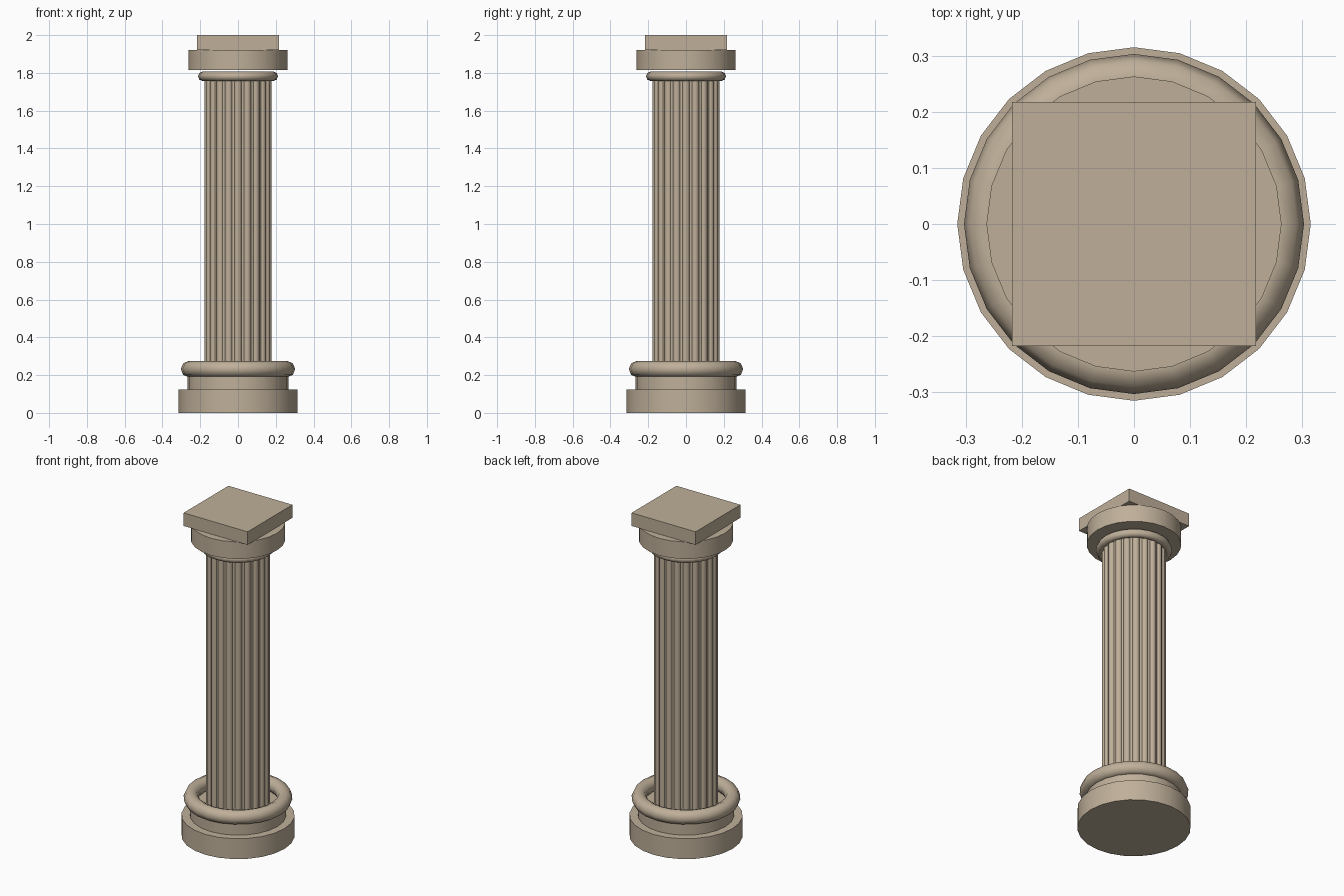
import bpy
from math import cos, sin, tau, radians

if "Cube" in bpy.data.objects:
    bpy.data.objects.remove(bpy.data.objects["Cube"])

stone = bpy.data.materials.new("stone")
stone.diffuse_color = (0.52, 0.43, 0.32, 1)
stone.use_nodes = True
stone.node_tree.nodes["Principled BSDF"].inputs["Base Color"].default_value = stone.diffuse_color


def finish(name, smooth=True):
    ob = bpy.context.object
    ob.name = name
    ob.data.materials.append(stone)
    if smooth:
        bpy.ops.object.shade_smooth_by_angle(angle=radians(50))
    return ob


def drum(name, radius, z0, z1, sides=24, x=0, y=0):
    bpy.ops.mesh.primitive_cylinder_add(vertices=sides, radius=radius, depth=z1 - z0,
                                        location=(x, y, (z0 + z1) / 2))
    return finish(name)


def ring(name, major, minor, z):
    bpy.ops.mesh.primitive_torus_add(major_segments=24, minor_segments=8,
                                     major_radius=major, minor_radius=minor,
                                     location=(0, 0, z))
    return finish(name)


# Base: plinth, upper step and rounded ring
drum("plinth", 0.315, 0, 0.125)
drum("base_step", 0.268, 0.125, 0.195)
ring("base_ring", 0.26, 0.043, 0.232)

# Shaft: core with rounded vertical ribs
SHAFT_BOTTOM, SHAFT_TOP, RIBS = 0.19, 1.785, 20
drum("shaft_core", 0.165, SHAFT_BOTTOM, SHAFT_TOP)
for i in range(RIBS):
    a = tau * i / RIBS
    drum(f"shaft_rib_{i + 1}", 0.02, SHAFT_BOTTOM, SHAFT_TOP, 12,
         0.158 * cos(a), 0.158 * sin(a))

# Capital: neck ring, round cushion and square slab
ring("neck_ring", 0.187, 0.025, 1.782)
drum("capital_cushion", 0.263, 1.815, 1.92)
bpy.ops.mesh.primitive_cube_add(size=1, location=(0, 0, 1.96))
bpy.context.object.scale = (0.434, 0.434, 0.08)
finish("top_slab", smooth=False)
